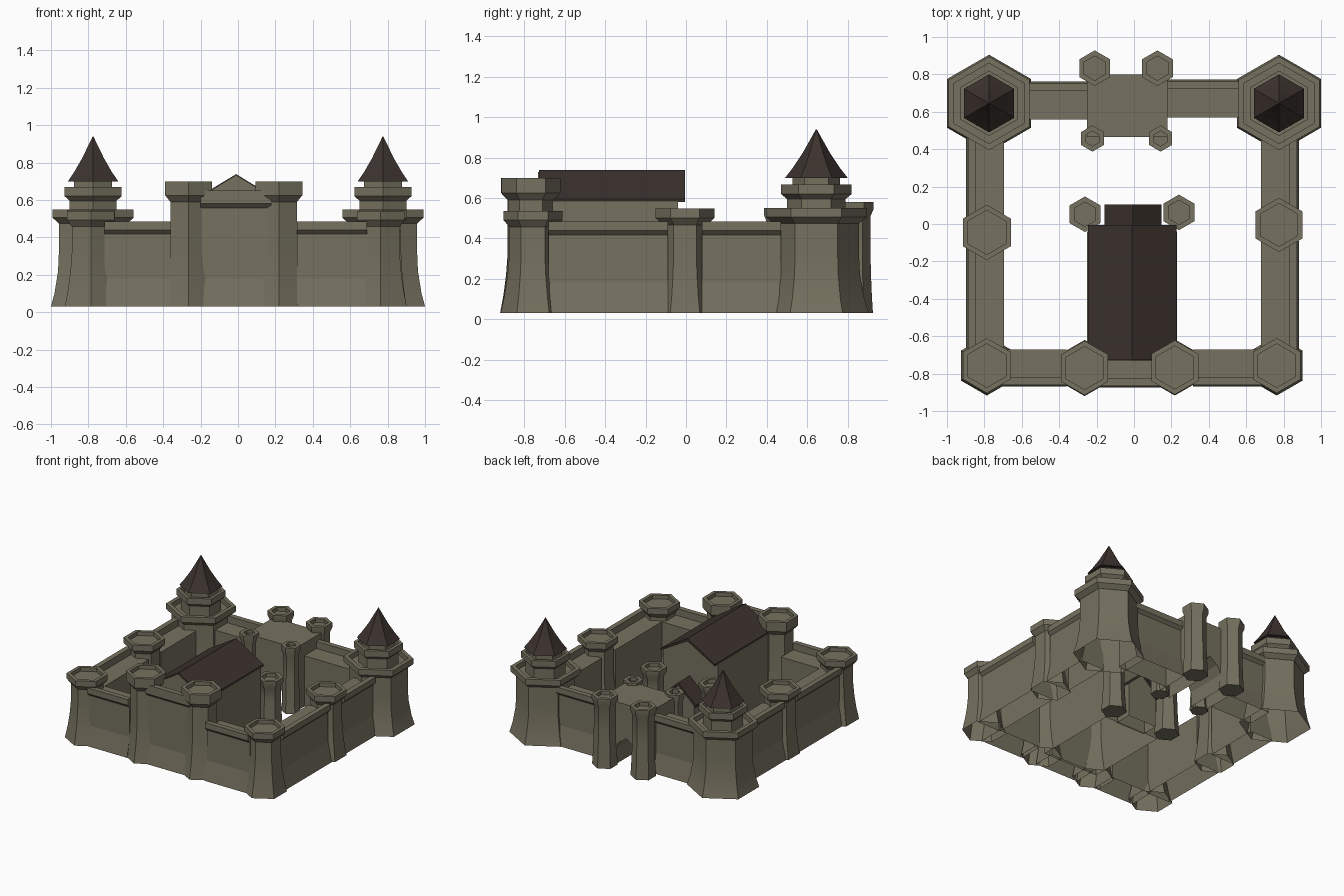
import bpy, bmesh, math
from mathutils import Vector

if "Cube" in bpy.data.objects:
    bpy.data.objects.remove(bpy.data.objects["Cube"])


def material(name, rgb):
    m = bpy.data.materials.new(name)
    m.diffuse_color = (*rgb, 1)
    m.use_nodes = True
    m.node_tree.nodes["Principled BSDF"].inputs["Base Color"].default_value = m.diffuse_color
    return m


STONE = material("stone", (0.18, 0.165, 0.115))
ROOF = material("roof_tiles", (0.045, 0.032, 0.027))


def finish(name, bm, mat, smooth=False, hollow=False):
    bmesh.ops.recalc_face_normals(bm, faces=bm.faces)
    if hollow:  # masonry is open underneath
        under = [f for f in bm.faces if all(v.co.z < 0.036 for v in f.verts)]
        bmesh.ops.delete(bm, geom=under, context='FACES')
    me = bpy.data.meshes.new(name)
    bm.to_mesh(me)
    bm.free()
    me.materials.append(mat)
    ob = bpy.data.objects.new(name, me)
    bpy.context.collection.objects.link(ob)
    if smooth:
        bpy.ops.object.select_all(action='DESELECT')
        ob.select_set(True)
        bpy.context.view_layer.objects.active = ob
        bpy.ops.object.shade_smooth_by_angle(angle=math.radians(32))
    return ob


def lathe(name, center, profile, mat=STONE, smooth=True, hollow=False, sides=6):
    """Stack of polygon rings (radius, z) with a corner pointing along y."""
    bm = bmesh.new()
    rings = []
    for r, z in profile:
        rings.append([bm.verts.new((center[0] + r * math.sin(math.tau * i / sides),
                                    center[1] + r * math.cos(math.tau * i / sides), z))
                      for i in range(sides)])
    for a, b in zip(rings, rings[1:]):
        for i in range(sides):
            j = (i + 1) % sides
            bm.faces.new((a[i], a[j], b[j], b[i]))
    bm.faces.new(rings[0])
    bm.faces.new(rings[-1])
    return finish(name, bm, mat, smooth, hollow)


def prism(name, points, offset, mat=STONE, hollow=False):
    """Flat outline swept along an offset."""
    bm = bmesh.new()
    a = [bm.verts.new(p) for p in points]
    b = [bm.verts.new(Vector(p) + Vector(offset)) for p in points]
    bm.faces.new(a)
    bm.faces.new(b)
    for i in range(len(a)):
        j = (i + 1) % len(a)
        bm.faces.new((a[i], a[j], b[j], b[i]))
    return finish(name, bm, mat, False, hollow)


def wall(name, axis, start, end, inner, outer, top=0.485, drop=0.045):
    """Curtain wall along an axis, with walkway, outer parapet and battered foot."""
    s = 1 if outer > inner else -1
    walk = top - 0.055
    prof = [(inner, 0.03), (inner, walk), (outer - s * 0.04, walk), (outer - s * 0.04, top),
            (outer, top), (outer, top - drop), (outer - s * 0.022, top - drop - 0.022),
            (outer - s * 0.022, 0.18), (outer + s * 0.01, 0.03)]
    if axis == 'x':
        return prism(name, [(start, d, z) for d, z in prof], (end - start, 0, 0), hollow=True)
    return prism(name, [(d, start, z) for d, z in prof], (0, end - start, 0), hollow=True)


def tower(name, center, top, crown, body, foot, lip=0.045, hollow=True):
    """Hexagonal tower: flared foot, slim shaft, corbelled crown with sunken floor."""
    return lathe(name, center, [
        (foot, 0.03), (body + (foot - body) * 0.55, 0.12), (body + (foot - body) * 0.2, 0.22),
        (body, 0.32), (body, top - lip - 0.035), (crown, top - lip), (crown, top),
        (crown - 0.03, top), (crown - 0.03, top - 0.03)], hollow=hollow)


# Large rear corner towers with stepped drums and pointed roofs
for side, c in (("left", (-0.775, 0.645)), ("right", (0.775, 0.645))):
    lathe(f"great_tower_shaft_{side}", c,
          [(0.26, 0.03), (0.238, 0.1), (0.216, 0.22), (0.211, 0.32), (0.211, 0.5)], hollow=True)
    lathe(f"great_tower_parapet_{side}", c,
          [(0.212, 0.475), (0.25, 0.505), (0.25, 0.55), (0.215, 0.55), (0.215, 0.51)])
    lathe(f"great_tower_drum_{side}", c,
          [(0.145, 0.49), (0.145, 0.595), (0.175, 0.62), (0.175, 0.668), (0.148, 0.668), (0.148, 0.635)])
    lathe(f"great_tower_neck_{side}", c, [(0.118, 0.62), (0.118, 0.71)])
    lathe(f"great_tower_roof_{side}", c,
          [(0.155, 0.7), (0.116, 0.75), (0.068, 0.822), (0.002, 0.94)], ROOF, False)

# Medium towers on the curtain wall
tower("front_corner_tower_left", (-0.787, -0.757), 0.537, 0.147, 0.117, 0.16)
tower("front_corner_tower_right", (0.763, -0.757), 0.537, 0.147, 0.117, 0.16)
tower("side_tower_left", (-0.787, -0.045), 0.547, 0.148, 0.112, 0.145)
tower("side_tower_right", (0.775, -0.005), 0.547, 0.145, 0.112, 0.145)
tower("front_tower_left", (-0.264, -0.77), 0.7, 0.145, 0.113, 0.15, 0.075)
tower("front_tower_right", (0.218, -0.767), 0.7, 0.145, 0.113, 0.15, 0.075)

# Slim towers around the rear gatehouse and behind the hall
for name, c, top, crown, body in (
        ("gate_tower_outer_left", (-0.21, 0.833), 0.58, 0.095, 0.08),
        ("gate_tower_outer_right", (0.125, 0.833), 0.58, 0.095, 0.08),
        ("gate_tower_inner_left", (-0.222, 0.457), 0.55, 0.07, 0.058),
        ("gate_tower_inner_right", (0.142, 0.457), 0.55, 0.07, 0.058),
        ("hall_tower_left", (-0.262, 0.052), 0.475, 0.095, 0.076),
        ("hall_tower_right", (0.24, 0.062), 0.475, 0.095, 0.076)):
    tower(name, c, top, crown, body, crown - 0.003, 0.035, hollow=False)

# Curtain walls, each running from tower side to tower side
wall("front_wall_left", 'x', -0.715, -0.36, -0.67, -0.86)
wall("front_wall_right", 'x', 0.315, 0.69, -0.67, -0.86)
wall("left_wall_front", 'y', -0.68, -0.125, -0.695, -0.888)
wall("left_wall_back", 'y', 0.035, 0.47, -0.695, -0.888)
wall("right_wall_front", 'y', -0.68, -0.09, 0.68, 0.872)
wall("right_wall_back", 'y', 0.08, 0.47, 0.68, 0.872)
wall("back_wall_left", 'x', -0.62, -0.25, 0.56, 0.752)
wall("back_wall_right", 'x', 0.18, 0.62, 0.57, 0.762)
wall("front_facade", 'x', -0.2, 0.18, -0.7, -0.865, 0.65, 0.07)

# Gatehouse with a pointed passage through it
prism("gatehouse", [(x, 0.465, z) for x, z in (
    (-0.25, 0.03), (-0.25, 0.53), (0.18, 0.53), (0.18, 0.03), (0.06, 0.03), (0.06, 0.15),
    (0.025, 0.215), (-0.04, 0.26), (-0.105, 0.215), (-0.14, 0.15), (-0.14, 0.03))],
    (0, 0.335, 0), hollow=True)

# Great hall: plinth, gabled body, roof
prism("hall_plinth", [(-0.26, -0.765, 0), (0.24, -0.765, 0), (0.24, 0.025, 0), (-0.26, 0.025, 0)],
      (0, 0, 0.035), hollow=True)
prism("hall_body", [(x, -0.72, z) for x, z in (
    (-0.25, 0.03), (-0.25, 0.585), (-0.01, 0.72), (0.23, 0.585), (0.23, 0.03))],
    (0, 0.68, 0), hollow=True)
prism("hall_front_gable", [(x, -0.732, z) for x, z in (
    (-0.24, 0.55), (-0.24, 0.59), (-0.01, 0.73), (0.22, 0.59), (0.22, 0.55))], (0, 0.03, 0))
prism("hall_roof", [(x, -0.727, z) for x, z in (
    (-0.247, 0.595), (-0.01, 0.738), (0.227, 0.595), (0.227, 0.58), (-0.01, 0.715), (-0.247, 0.58))],
    (0, 0.722, 0), ROOF)

# Small gabled porch at the rear door of the hall
prism("porch_body", [(x, -0.05, z) for x, z in (
    (-0.13, 0.03), (-0.13, 0.3), (-0.005, 0.41), (0.12, 0.3), (0.12, 0.03))],
    (0, 0.135, 0), hollow=True)
prism("porch_roof", [(x, -0.05, z) for x, z in (
    (-0.157, 0.29), (-0.005, 0.43), (0.147, 0.29), (0.147, 0.27), (-0.005, 0.405), (-0.157, 0.27))],
    (0, 0.155, 0), ROOF)
